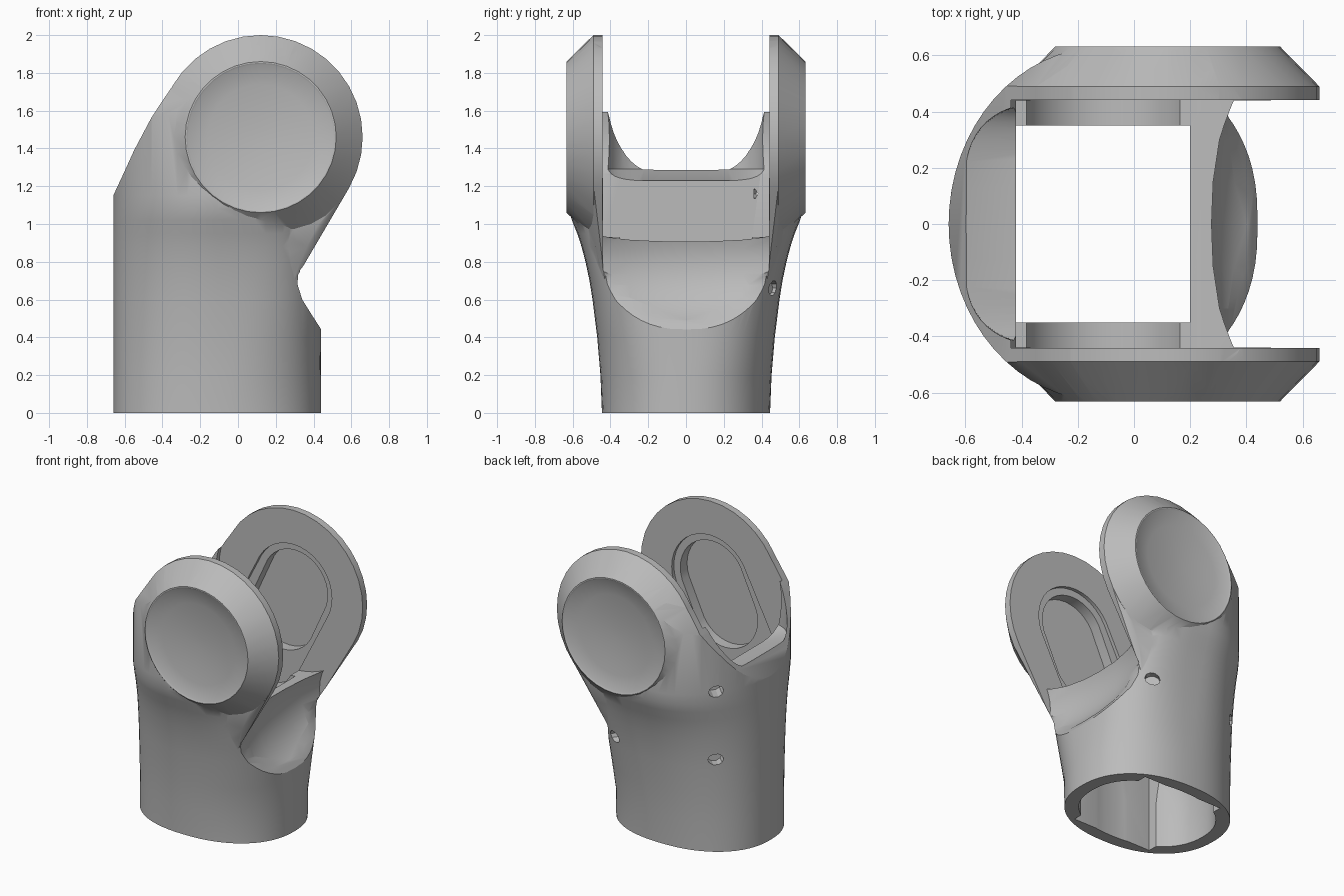
import bpy, bmesh, math
from mathutils import Vector

if "Cube" in bpy.data.objects:
    bpy.data.objects.remove(bpy.data.objects["Cube"])

grey = bpy.data.materials.new("plain grey")
grey.use_nodes = True
grey.diffuse_color = (0.5, 0.5, 0.5, 1)
grey.node_tree.nodes["Principled BSDF"].inputs["Base Color"].default_value = (0.5, 0.5, 0.5, 1)

JX, JZ = 0.12, 1.46      # joint axis
CX = -0.11               # tube centre


def make_object(name, bm):
    bmesh.ops.recalc_face_normals(bm, faces=bm.faces)
    mesh = bpy.data.meshes.new(name)
    bm.to_mesh(mesh)
    bm.free()
    mesh.materials.append(grey)
    ob = bpy.data.objects.new(name, mesh)
    bpy.context.scene.collection.objects.link(ob)
    return ob


def loft(name, rings):
    bm = bmesh.new()
    rows = [[bm.verts.new(p) for p in ring] for ring in rings]
    n = len(rows[0])
    for low, high in zip(rows, rows[1:]):
        for i in range(n):
            j = (i + 1) % n
            bm.faces.new((low[i], low[j], high[j], high[i]))
    bm.faces.new(rows[0])
    bm.faces.new(rows[-1])
    return make_object(name, bm)


def hull(name, points):
    bm = bmesh.new()
    for p in points:
        bm.verts.new(p)
    res = bmesh.ops.convex_hull(bm, input=bm.verts)
    junk = {v for v in res["geom_interior"] + res["geom_unused"]
            if isinstance(v, bmesh.types.BMVert)}
    bmesh.ops.delete(bm, geom=list(junk), context="VERTS")
    bmesh.ops.dissolve_limit(bm, angle_limit=0.01, verts=bm.verts, edges=bm.edges)
    return make_object(name, bm)


def combine(target, tool, operation):
    mod = target.modifiers.new("combine", "BOOLEAN")
    mod.operation, mod.object, mod.solver = operation, tool, "EXACT"
    bpy.context.view_layer.objects.active = target
    bpy.ops.object.modifier_apply(modifier=mod.name)
    bpy.data.objects.remove(tool)


def section(a, b, z, left=2.25, right=2.25, n=64):
    """Superellipse ring with separate roundness on the two x halves."""
    ring = []
    for i in range(n):
        c, s = math.cos(2 * math.pi * i / n), math.sin(2 * math.pi * i / n)
        power = 2 / (right if c > 0 else left)
        ring.append((CX + math.copysign(abs(c) ** power, c) * a,
                     math.copysign(abs(s) ** power, s) * b, z))
    return ring


def circle(cx, cz, r, y, n=36):
    return [(cx + r * math.cos(2 * math.pi * i / n), y,
             cz + r * math.sin(2 * math.pi * i / n)) for i in range(n)]


def box(name, lo, hi):
    return hull(name, [(x, y, z) for x in (lo[0], hi[0])
                       for y in (lo[1], hi[1]) for z in (lo[2], hi[2])])


# Tube body, flaring out to the width of the cheeks
widths = [(0, .445), (.2, .453), (.4, .47), (.6, .495), (.7, .511), (.8, .532),
          (.88, .553), (.95, .576), (1.02, .604), (1.08, .624), (1.15, .63), (2, .63)]
body = loft("forked_joint_body",
            [section(.55, b, z, 2.25 - min(.25, .22 * z),
                     2.25 + min(1, max(0, (z - .2) * 1.7))) for z, b in widths])

# Side outline: sloping shoulder, round head and scooped throat
arc = [(JX + .54 * math.cos(math.radians(a)), JZ + .54 * math.sin(math.radians(a)))
       for a in range(-50, 131, 10)]
shoulder = [(-.35, 1.73), (-.46, 1.56), (-.55, 1.39), (-.6, 1.28), (-.67, 1.13)]
throat = [(.46, -.1), (.46, .41), (.435, .45), (.39, .52), (.34, .6),
          (.315, .68), (.32, .77), (.36, .89), (.42, .99)]
outline = throat + arc + shoulder + [(-.7, 1.1), (-.7, -.1)]
combine(body, loft("outline", [[(x, y, z) for x, z in outline] for y in (-1, 1)]),
        "INTERSECT")

# Bevel on the upper body, swept along the shoulder and straight down
frustum = [p for side in (-1, 1) for p in
           circle(JX, JZ, .54, side * .49) + circle(JX, JZ, .4, side * .632)]
swept = [(x + dx, y, z + dz) for dx, dz in ((0, 0), (-1.2, -1.75), (0, -2.2))
         for x, y, z in frustum]
combine(body, hull("bevel", swept), "INTERSECT")

# Round bevelled cheeks, each with a neck flowing down into the tube
neck = [(.42, .99, .49), (.365, .88, .478), (.33, .8, .46), (.3, .7, .43),
        (.1, .68, .47), (.1, .95, .55)]
for side in (-1, 1):
    rim = circle(JX, JZ, .54, side * .4) + circle(JX, JZ, .54, side * .49)
    combine(body, hull("cheek", rim + circle(JX, JZ, .4, side * .632)), "UNION")
    low_rim = [(x, side * y, z) for x, z in arc[:5] for y in (.36, .488)]
    combine(body, hull("neck", low_rim + [(x, side * y, z) for x, wide, z in
                                          [(p[0], p[2], p[1]) for p in neck]
                                          for y in (.36, wide)]), "UNION")

# Gap between the cheeks, with a round seat
combine(body, loft("gap", [section(.32, .43, 1.23, left=4), section(.5, .44, 1.29, left=3.6),
                           section(.505, .44, 2.2, left=4)]), "DIFFERENCE")
combine(body, loft("seat", [circle(JX, JZ, .575, y, 48) for y in (-.441, .441)]),
        "DIFFERENCE")

# Hollowed throat, deepest in the middle
combine(body, loft("throat", [circle(.66, .8, r, y) for y, r in
                              ((-.44, .335), (-.3, .375), (-.15, .395), (0, .4),
                               (.15, .395), (.3, .375), (.44, .335))]), "DIFFERENCE")

# Square channel through the tube and rounded mouth below
combine(body, box("channel", (-.42, -.35, -.1), (.2, .35, 1.3)), "DIFFERENCE")
combine(body, box("channel_top", (-.42, -.44, .93), (.2, .44, 1.3)), "DIFFERENCE")
combine(body, loft("mouth", [section(.46, .36, -.1), section(.46, .36, .3),
                             section(.36, .355, .6)]), "DIFFERENCE")

for side in (-1, 1):
    # Shallow dish on the outside of each cheek
    dish = [(.04, .59), (.16, .596), (.28, .61), (.385, .627), (.397, .634), (.42, .7)]
    combine(body, loft("dish", [circle(JX, JZ, r, side * y) for r, y in dish]),
            "DIFFERENCE")
    # Stepped pocket on the inside
    for r, depth, x, z in ((.3, .465, -.1, 1.03), (.25, .54, .02, 1.24)):
        pocket = [p for y in (.3, depth) for c in ((JX, JZ), (x, z))
                  for p in circle(*c, r, side * y)]
        combine(body, hull("pocket", pocket), "DIFFERENCE")

# Small screw holes
for x, y, z in ((.24, .47, .66), (-.48, .36, .66), (-.48, .37, 1.16)):
    out = Vector((x - CX, y, 0)).normalized()
    across = Vector((-out.y, out.x, 0))
    rings = [[Vector((x, y, z)) + out * d + across * .05 * math.cos(math.pi * i / 5)
              + Vector((0, 0, .04 * math.sin(math.pi * i / 5))) for i in range(10)]
             for d in (-.05, .15)]
    combine(body, loft("hole", rings), "DIFFERENCE")

# Smooth shading with crisp edges
bpy.ops.object.select_all(action="DESELECT")
body.select_set(True)
bpy.context.view_layer.objects.active = body
bpy.ops.object.shade_smooth_by_angle(angle=math.radians(28))
